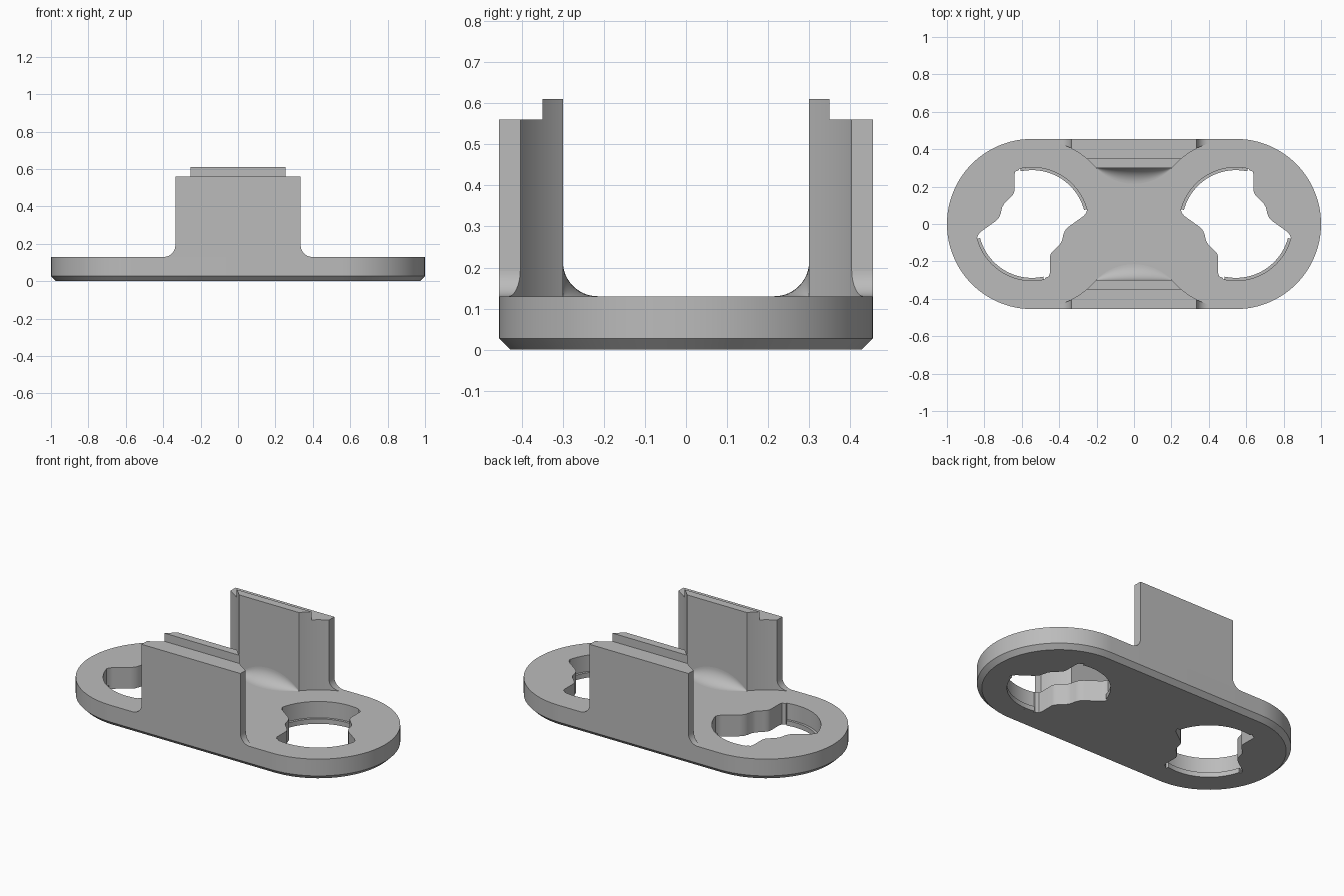
import bpy, bmesh
from math import sin, cos, pi, radians, sqrt

cube = bpy.data.objects.get("Cube")
if cube:
    bpy.data.objects.remove(cube, do_unlink=True)

R, CX = 0.455, 0.545        # end radius and end centre of the plate
TOP, CHAMFER = 0.13, 0.027  # plate height and lower bevel
HOLE_R, LIP_R, LIP_Z = 0.303, 0.288, 0.03

grey = bpy.data.materials.new("plain grey")
grey.use_nodes = True
grey.diffuse_color = (0.5, 0.5, 0.5, 1)
grey.node_tree.nodes["Principled BSDF"].inputs["Base Color"].default_value = (0.5, 0.5, 0.5, 1)


def finish(name, bm):
    bmesh.ops.remove_doubles(bm, verts=bm.verts, dist=0.00001)
    bmesh.ops.recalc_face_normals(bm, faces=bm.faces)
    mesh = bpy.data.meshes.new(name)
    bm.to_mesh(mesh)
    bm.free()
    mesh.materials.append(grey)
    obj = bpy.data.objects.new(name, mesh)
    bpy.context.collection.objects.link(obj)
    return obj


def loft(name, loops, caps=True):
    """Join closed loops of equal length, capping both ends."""
    bm = bmesh.new()
    rings = [[bm.verts.new(p) for p in loop] for loop in loops]
    n = len(rings[0])
    for a, b in zip(rings, rings[1:]):
        for i in range(n):
            j = (i + 1) % n
            bm.faces.new((a[i], a[j], b[j], b[i]))
    if caps:
        bm.faces.new(rings[0][::-1])
        bm.faces.new(rings[-1])
    return finish(name, bm)


def prism(name, outline, z0, z1):
    return loft(name, [[(x, y, z) for x, y in outline] for z in (z0, z1)])


def arc(cx, r, a0, a1, n):
    return [(cx + r * cos(radians(a0 + (a1 - a0) * i / n)),
             r * sin(radians(a0 + (a1 - a0) * i / n))) for i in range(n + 1)]


def stadium(r, z):
    return [(x, y, z) for x, y in arc(CX, r, -90, 90, 48) + arc(-CX, r, 90, 270, 48)]


def smooth(obj):
    bpy.ops.object.select_all(action='DESELECT')
    obj.select_set(True)
    bpy.context.view_layer.objects.active = obj
    bpy.ops.object.shade_smooth_by_angle(angle=radians(35))


# Rounded plate with a bevelled underside
plate = loft("base_plate", [stadium(R - CHAMFER, 0), stadium(R, CHAMFER), stadium(R, TOP)])
parts = [plate]

# Half outline of a keyed hole: corner, wavy side, then round edge
wave = [(-.07, .288), (-.09, .28), (-.095, .262), (-.095, .175), (-.101, .158),
        (-.115, .142), (-.148, .11), (-.16, .09), (-.167, .058), (-.176, .035),
        (-.195, .015), (-.275, -.042), (-.287, -.056)]
half = wave + arc(0, HOLE_R, 194, 283, 28)
keyed = half + [(-x, -y) for x, y in half]

for side, tag in ((-1, "right"), (1, "left")):
    cutter = prism("hole_cutter", [(side * (CX - x * -1) if side > 0 else x - CX, y)
                                   if side < 0 else (CX - x, y) for x, y in keyed], -0.1, 0.3)
    cutter.hide_render = True
    mod = plate.modifiers.new("hole", 'BOOLEAN')
    mod.operation, mod.solver, mod.object = 'DIFFERENCE', 'EXACT', cutter
    bpy.context.view_layer.objects.active = plate
    bpy.ops.object.modifier_apply(modifier=mod.name)
    bpy.data.objects.remove(cutter, do_unlink=True)

    # Thin lips around the bottom of the round edges
    for turn in (1, -1):
        outer, inner = (arc(0, r, 195, 282, 28) for r in (HOLE_R, LIP_R))
        ring = [(-side * turn * x + side * CX, turn * y) for x, y in outer + inner[::-1]]
        parts.append(prism(f"{tag}_hole_lip", ring, 0, LIP_Z))

# Upright walls, hollowed at the corners around the plate ends
WALL_X, IN_Y, STEP_Y, WALL_Z, RIDGE_Z = 0.335, 0.30, 0.35, 0.56, 0.61


def hollow_x(y):
    return CX - sqrt(max(R * R - y * y, 0))


def hollow_y(x):
    return sqrt(R * R - (x - CX) ** 2)


def wall_outline(y0, y1, s):
    edge = [(hollow_x(y0 + (y1 - y0) * i / 12), y0 + (y1 - y0) * i / 12) for i in range(13)]
    return [(x, s * y) for x, y in edge], [(-x, s * y) for x, y in edge[::-1]]


STEPS = 12
for s, tag in ((-1, "front"), (1, "back")):
    right, left = wall_outline(IN_Y, hollow_y(WALL_X), s)
    back_edge = [(WALL_X, s * R), (-WALL_X, s * R)]
    parts.append(prism(f"{tag}_wall", right + back_edge + left, TOP, WALL_Z))
    right, left = wall_outline(IN_Y, STEP_Y, s)
    parts.append(prism(f"{tag}_wall_ridge", right + left, WALL_Z, RIDGE_Z))

    # Outer root fillets at both ends of the wall
    F = 0.062
    for m in (-1, 1):
        loops = []
        for i in range(STEPS + 1):
            t = pi / 2 * i / STEPS
            x, z = WALL_X + F * (1 - cos(t)), TOP + F * (1 - sin(t))
            y = hollow_y(x)
            loops.append([(m * x, s * y, TOP), (m * x, s * y, z),
                          (m * x, s * R, z), (m * x, s * R, TOP)])
        parts.append(loft(f"{tag}_end_fillet", loops, caps=False))

    # Inner root fillet, fading out towards the wall corners
    half_w, depth = hollow_x(IN_Y), 0.085
    big = (half_w ** 2 + depth ** 2) / (2 * depth)
    bm = bmesh.new()
    rows = []
    for i in range(25):
        x = half_w * (i / 12 - 1)
        d = max(sqrt(big ** 2 - x * x) - (big - depth), 0.0005)
        rows.append([bm.verts.new((x, s * (IN_Y - d + d * sin(pi / 2 * k / STEPS)),
                                   TOP + d - d * cos(pi / 2 * k / STEPS)))
                     for k in range(STEPS + 1)])
    for a, b in zip(rows, rows[1:]):
        for k in range(STEPS):
            bm.faces.new((a[k], a[k + 1], b[k + 1], b[k]))
    fillet = finish(f"{tag}_inner_fillet", bm)
    if fillet.data.polygons[len(fillet.data.polygons) // 2].normal.z < 0:
        fillet.data.flip_normals()
    parts.append(fillet)

for part in parts:
    smooth(part)
